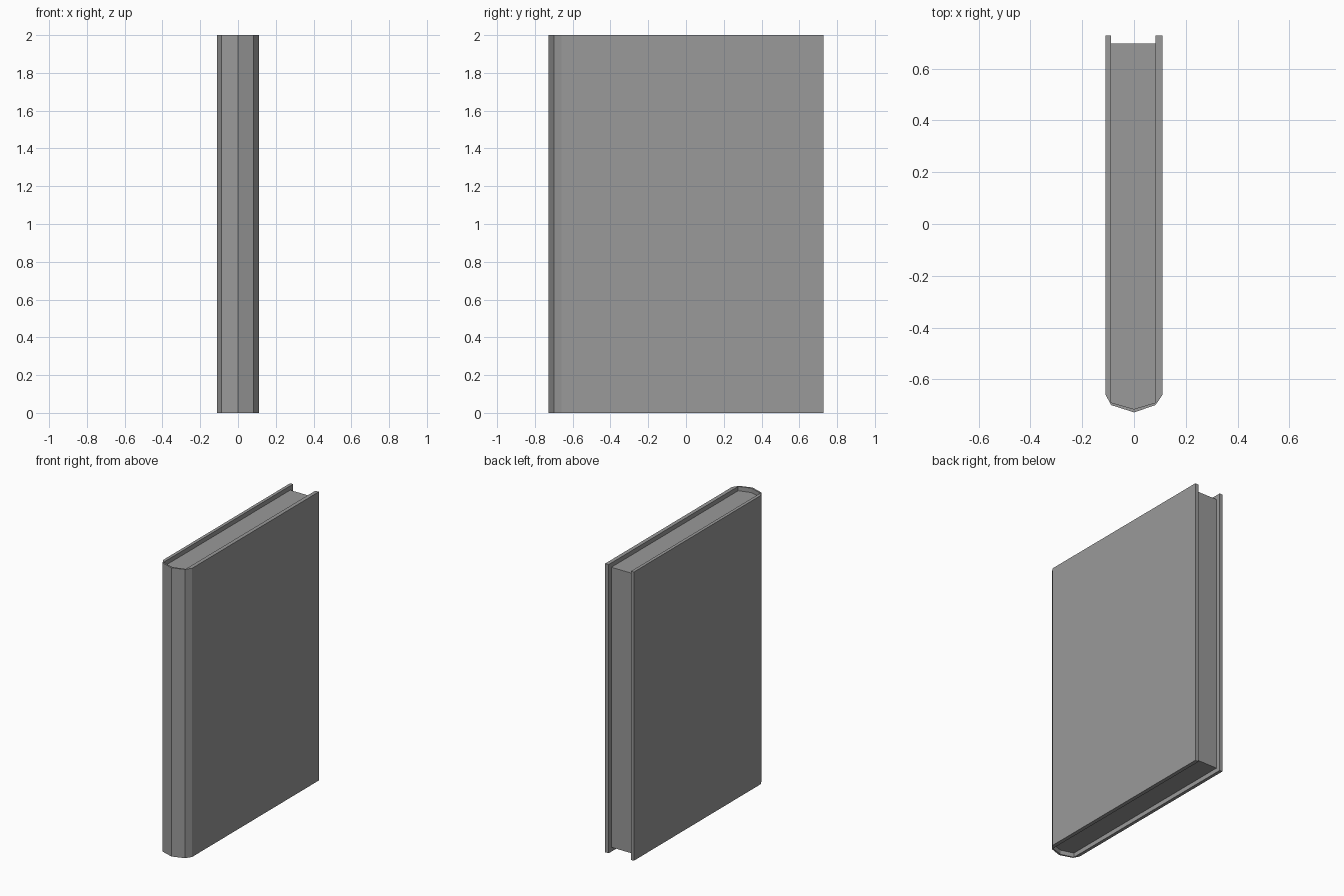
import bpy
import bmesh

cube = bpy.data.objects.get("Cube")
if cube:
    bpy.data.objects.remove(cube, do_unlink=True)

grey = bpy.data.materials.new("plain grey")
grey.use_nodes = True
colour = (0.32, 0.32, 0.32, 1)
grey.diffuse_color = colour
grey.node_tree.nodes["Principled BSDF"].inputs["Base Color"].default_value = colour


def extrude_profile(name, profile, bottom, top):
    """Raise a flat outline in x and y into a solid from bottom to top."""
    bm = bmesh.new()
    base = bm.faces.new([bm.verts.new((x, y, bottom)) for x, y in profile])
    raised = bmesh.ops.extrude_face_region(bm, geom=[base])["geom"]
    verts = [v for v in raised if isinstance(v, bmesh.types.BMVert)]
    bmesh.ops.translate(bm, verts=verts, vec=(0, 0, top - bottom))
    bmesh.ops.recalc_face_normals(bm, faces=bm.faces)
    mesh = bpy.data.meshes.new(name)
    bm.to_mesh(mesh)
    bm.free()
    mesh.materials.append(grey)
    obj = bpy.data.objects.new(name, mesh)
    bpy.context.collection.objects.link(obj)


HEIGHT = 2.0
BACK = 0.728
RECESS = 0.03
LEFT, RIGHT = 0.083, -0.088   # inner faces of the two boards

# Outside and inside outlines of the cover, running round the spine
outer = [(-0.11, BACK), (-0.11, -0.66), (RIGHT, -0.7), (0, -BACK),
         (LEFT, -0.7), (0.11, -0.66), (0.11, BACK)]
spine_inside = [(LEFT, -0.69), (0, -0.715), (RIGHT, -0.69)]

# Cover: two boards joined by the faceted spine
extrude_profile("cover", outer + [(LEFT, BACK)] + spine_inside + [(RIGHT, BACK)],
                0, HEIGHT)

# Page block: fills the cover, set in at the top, bottom and open edge
extrude_profile("page_block",
                [(LEFT, BACK - RECESS)] + spine_inside + [(RIGHT, BACK - RECESS)],
                RECESS, HEIGHT - RECESS)
